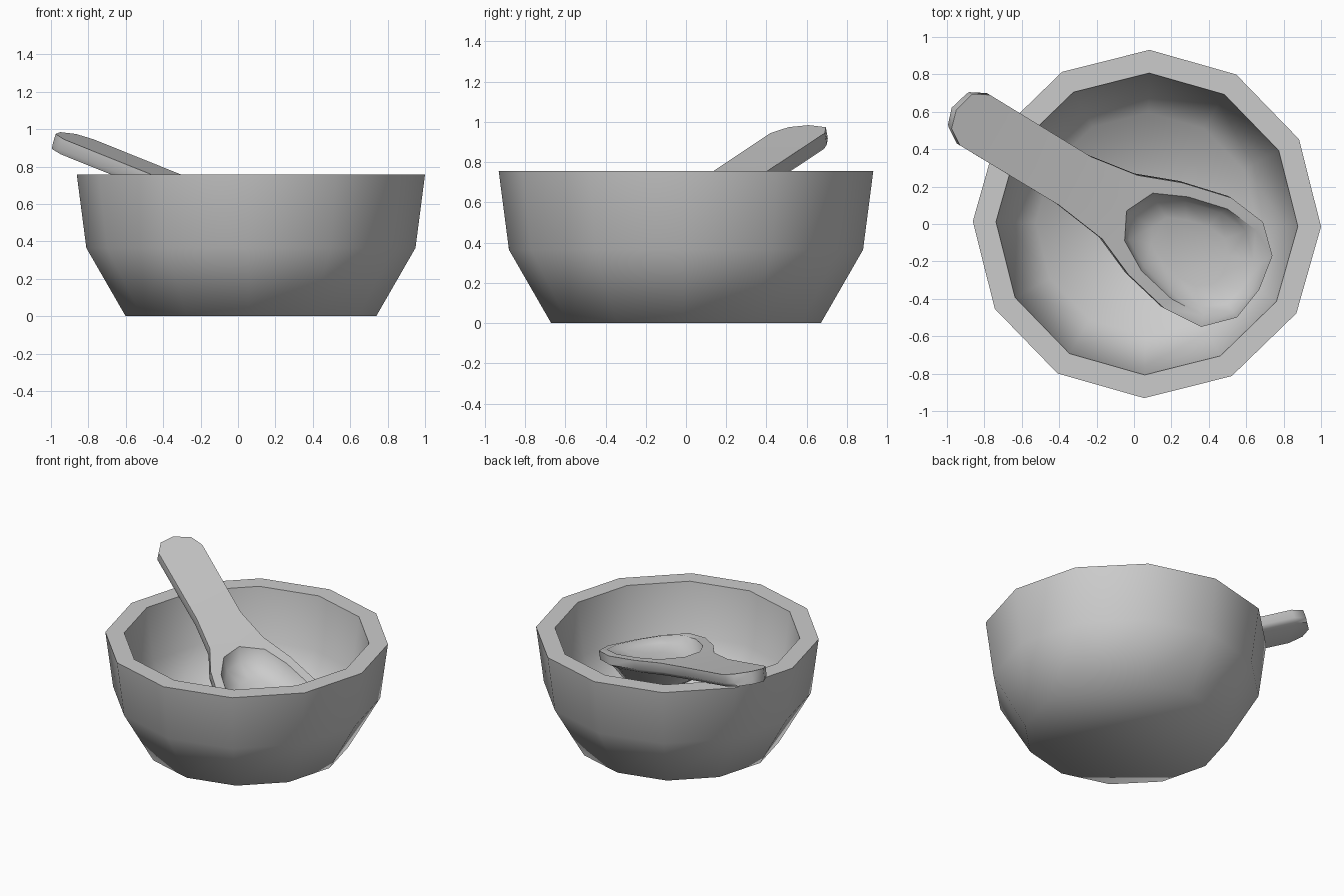
import bpy, bmesh, math
from mathutils import Vector

if "Cube" in bpy.data.objects:
    bpy.data.objects.remove(bpy.data.objects["Cube"])


def finish(bm, name, angle):
    bmesh.ops.recalc_face_normals(bm, faces=bm.faces[:])
    me = bpy.data.meshes.new(name)
    bm.to_mesh(me)
    bm.free()
    ob = bpy.data.objects.new(name, me)
    bpy.context.collection.objects.link(ob)
    bpy.ops.object.select_all(action='DESELECT')
    bpy.context.view_layer.objects.active = ob
    ob.select_set(True)
    bpy.ops.object.shade_smooth_by_angle(angle=math.radians(angle))
    return ob


def add_ring(bm, pts):
    return [bm.verts.new(p) for p in pts]


def bridge(bm, a, b):
    n = len(a)
    for i in range(n):
        j = (i + 1) % n
        bm.faces.new((a[i], a[j], b[j], b[i]))


def fill_between(bm, *rings):
    # flat fill between an outline and the hole inside it
    edges = []
    for r in rings:
        for i in range(len(r)):
            pair = (r[i], r[(i + 1) % len(r)])
            edges.append(bm.edges.get(pair) or bm.edges.new(pair))
    bmesh.ops.triangle_fill(bm, edges=edges, use_beauty=True, normal=(0, 0, 1))


# Bowl: 12-sided lathe, outside from the base up, then down the inside
profile = [(0.67, 0), (0.88, 0.365), (0.931, 0.757),
           (0.807, 0.757), (0.755, 0.39), (0.595, 0.12)]
bm = bmesh.new()
rings = []
for r, z in profile:
    angles = [math.tau * i / 12 - 0.015 for i in range(12)]
    rings.append(add_ring(bm, [(0.069 + r * math.cos(a), r * math.sin(a), z)
                               for a in angles]))
for a, b in zip(rings, rings[1:]):
    bridge(bm, a, b)
bm.faces.new(rings[0])
bm.faces.new(rings[-1])
finish(bm, "bowl", 65)

# Scoop: outline seen from above, laid on a sloping plane
outline = [(-0.975, 0.51), (-0.95, 0.61), (-0.865, 0.695), (-0.77, 0.69),
           (-0.23, 0.36), (0.02, 0.26), (0.26, 0.22), (0.52, 0.14),
           (0.69, 0.01), (0.74, -0.17), (0.67, -0.35), (0.55, -0.50),
           (0.36, -0.55), (0.16, -0.45), (-0.03, -0.27), (-0.17, -0.08),
           (-0.40, 0.10), (-0.93, 0.42)]
cavity = [(-0.04, 0.07), (0.10, 0.165), (0.29, 0.145), (0.50, 0.08),
          (0.65, -0.03), (0.69, -0.20), (0.62, -0.38), (0.53, -0.47),
          (0.37, -0.49), (0.20, -0.40), (0.04, -0.25), (-0.05, -0.09)]
centre = Vector((0.34, -0.17))
normal = Vector((0.296, -0.175, 1)).normalized()
axis = Vector((0.86, -0.51)).normalized()
tip = Vector((-0.95, 0.58))


def on_plane(p, depth=0.0, scale=1.0, slope=0.0):
    x, y = centre + (Vector(p) - centre) * scale
    z = 0.76 - 0.296 * (x + 0.47) + 0.175 * (y - 0.14)
    s = axis.dot((x, y))
    z += 0.075 * min(1, max(0, (s + 0.3) / 0.9))  # scoop end lifts slightly
    depth -= slope * (s - axis.dot(centre))       # shallower toward the far end
    return Vector((x, y, z)) - normal * depth


def narrowed(p):
    d = Vector(p) - tip
    along = d.dot(axis)
    side = d - axis * along
    return tip + axis * along * 0.98 + side * 0.88


bm = bmesh.new()
top = add_ring(bm, [on_plane(p) for p in outline])
side = add_ring(bm, [on_plane(p, 0.06) for p in outline])
under = add_ring(bm, [on_plane(narrowed(p), 0.085) for p in outline])
bridge(bm, top, side)
bridge(bm, side, under)

# Hollow of the scoop and its rounded underside
hollow = [add_ring(bm, [on_plane(p, d, s, k) for p in cavity])
          for d, s, k in ((0, 1, 0), (0.06, 0.88, 0.08), (0.10, 0.55, 0.1))]
belly = [add_ring(bm, [on_plane(p, d, s) for p in cavity])
         for d, s in ((0.11, 0.94), (0.19, 0.78), (0.24, 0.45))]
for group in (hollow, belly):
    for a, b in zip(group, group[1:]):
        bridge(bm, a, b)
    bm.faces.new(group[-1])
fill_between(bm, top, hollow[0])
fill_between(bm, under, belly[0])
finish(bm, "scoop", 50)
